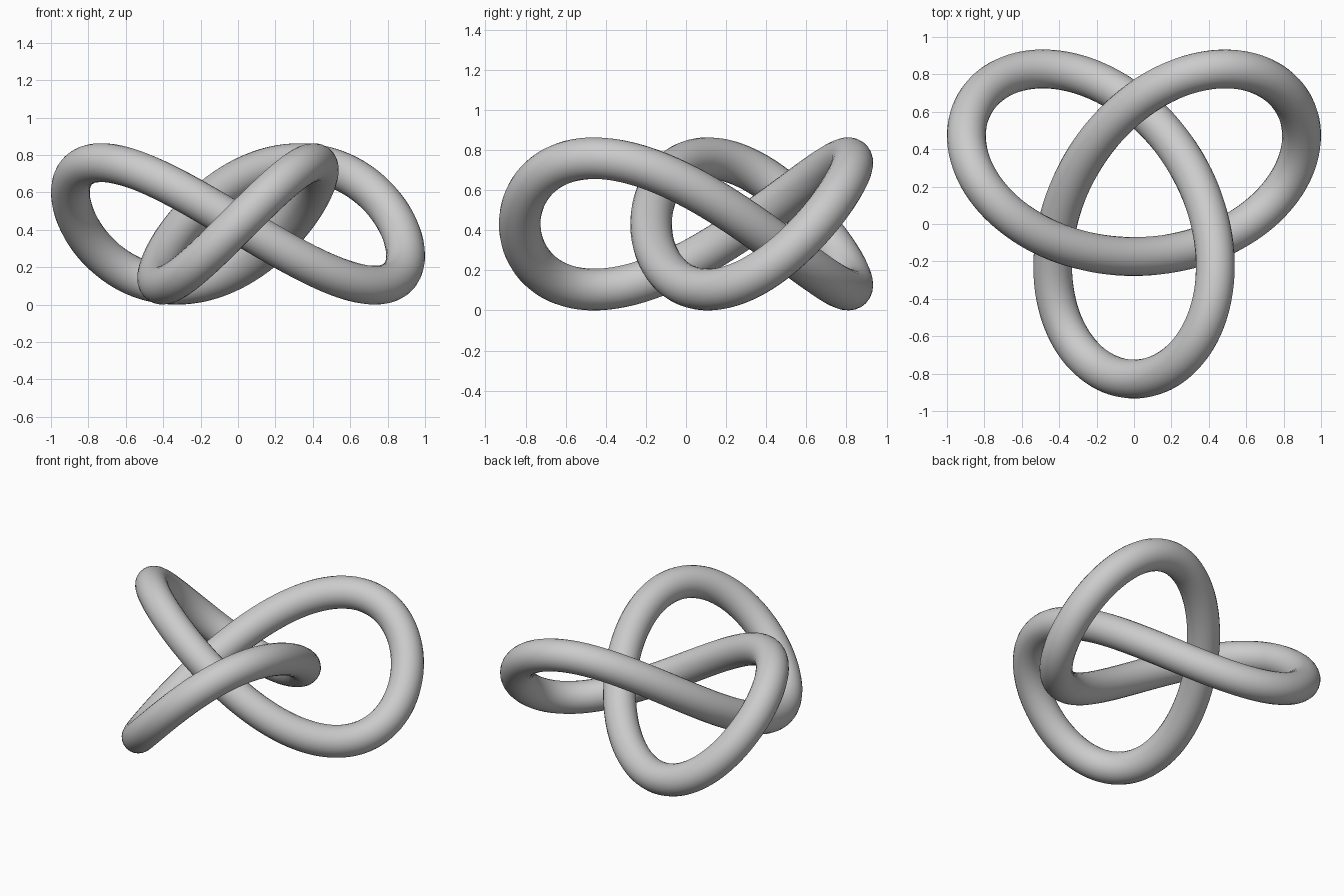
import bpy
from math import sin, cos, tau

cube = bpy.data.objects.get("Cube")
if cube:
    bpy.data.objects.remove(cube, do_unlink=True)

SCALE = 0.3275   # size of the knot path
TUBE = 0.104     # tube radius
STEPS = 240      # points along the path


def knot_point(t):
    """Trefoil path, shifted to stand on the ground and be centred."""
    x = sin(t) + 2 * sin(2 * t)
    y = cos(t) - 2 * cos(2 * t) + 0.469
    z = 1 - sin(3 * t)
    return (SCALE * x, SCALE * y, SCALE * z + TUBE)


# Closed path with a round section
curve = bpy.data.curves.new("knot_path", "CURVE")
curve.dimensions = "3D"
curve.bevel_depth = TUBE
curve.bevel_resolution = 10
spline = curve.splines.new("POLY")
spline.points.add(STEPS - 1)
for i, point in enumerate(spline.points):
    point.co = (*knot_point(tau * i / STEPS), 1)
spline.use_cyclic_u = True

# Light grey material
grey = bpy.data.materials.new("light_grey")
grey.use_nodes = True
colour = (0.6, 0.6, 0.6, 1)
grey.diffuse_color = colour
grey.node_tree.nodes["Principled BSDF"].inputs["Base Color"].default_value = colour
curve.materials.append(grey)

# Knotted tube as a smooth mesh
knot = bpy.data.objects.new("knotted_tube", curve)
bpy.context.collection.objects.link(knot)
bpy.ops.object.select_all(action="DESELECT")
knot.select_set(True)
bpy.context.view_layer.objects.active = knot
bpy.ops.object.convert(target="MESH")
bpy.ops.object.shade_smooth()
